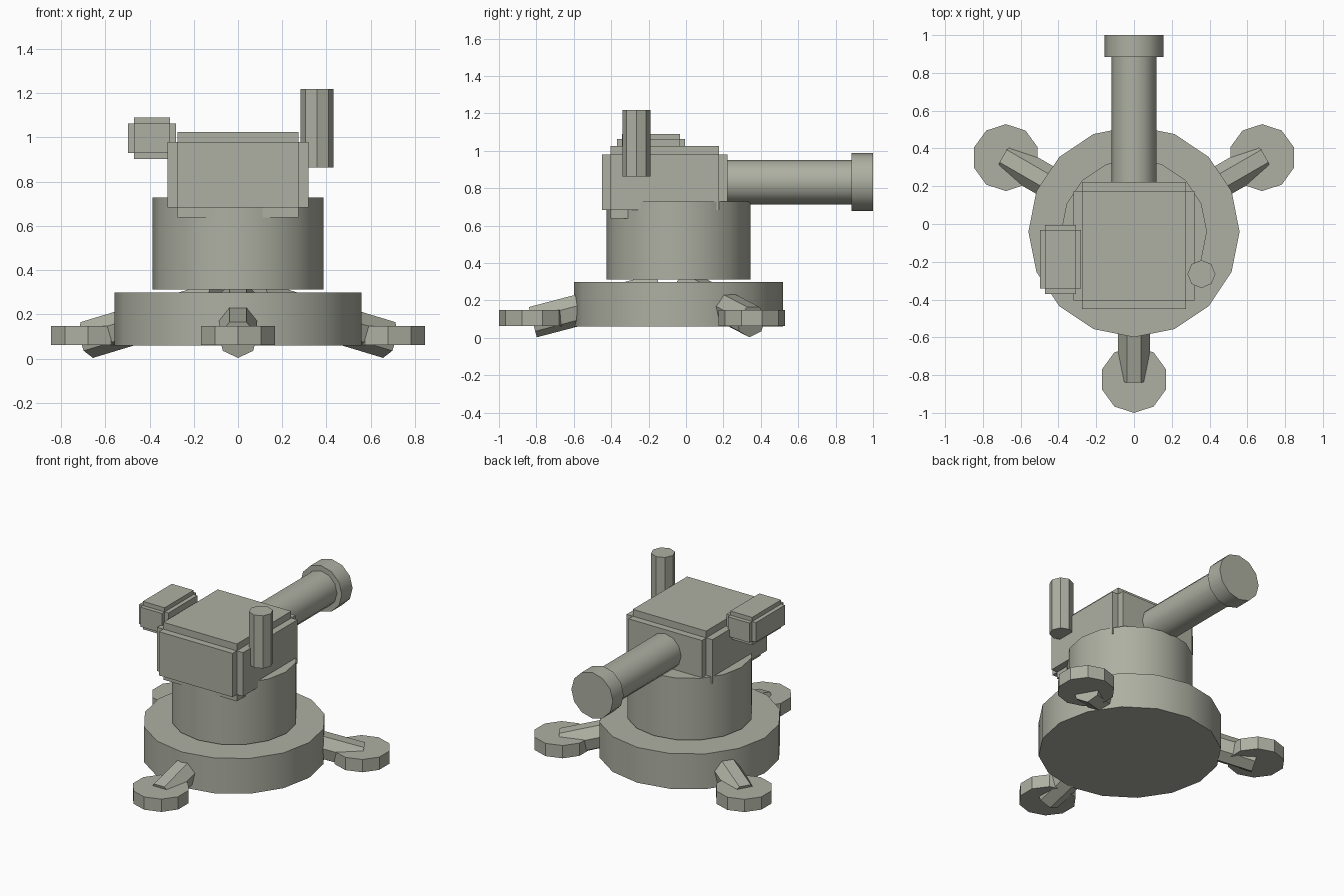
import bpy, bmesh, math
from mathutils import Vector, Matrix

if "Cube" in bpy.data.objects:
    bpy.data.objects.remove(bpy.data.objects["Cube"])

CY = -0.04  # y of the turret axis

paint = bpy.data.materials.new("olive_grey_paint")
paint.diffuse_color = (0.42, 0.433, 0.362, 1)
paint.use_nodes = True
paint.node_tree.nodes["Principled BSDF"].inputs["Base Color"].default_value = paint.diffuse_color


def cylinder(name, start, end, radius, sides):
    """Capped cylinder between two points, smooth where it has many sides."""
    start, end = Vector(start), Vector(end)
    axis = end - start
    bm = bmesh.new()
    bmesh.ops.create_cone(bm, cap_ends=True, segments=sides,
                          radius1=radius, radius2=radius, depth=axis.length)
    # keep one vertex line in the plane of the axis and z
    side = axis.cross(Vector((0, 0, 1)))
    side = side.normalized() if side.length > 1e-6 else Vector((1, 0, 0))
    z = axis.normalized()
    up = z.cross(side)
    mat = Matrix((side, up, z)).transposed().to_4x4()
    bm.transform(Matrix.Translation((start + end) / 2) @ mat)
    return finish(name, bm, smooth=sides >= 12)


def stepped_box(name, low, high, step):
    """Box with a square notch along every edge: three crossing blocks."""
    low, high = Vector(low), Vector(high)
    centre, size = (low + high) / 2, high - low
    bm = bmesh.new()
    for axis in range(3):
        dims = [size[i] - (0 if i == axis else 2 * step) for i in range(3)]
        mat = Matrix.Translation(centre) @ Matrix.Diagonal((*dims, 1))
        bmesh.ops.create_cube(bm, size=1, matrix=mat)
    return finish(name, bm)


def finish(name, bm, smooth=False):
    mesh = bpy.data.meshes.new(name)
    bm.to_mesh(mesh)
    bm.free()
    mesh.materials.append(paint)
    obj = bpy.data.objects.new(name, mesh)
    bpy.context.collection.objects.link(obj)
    if smooth:
        bpy.ops.object.select_all(action='DESELECT')
        obj.select_set(True)
        bpy.context.view_layer.objects.active = obj
        bpy.ops.object.shade_smooth_by_angle(angle=math.radians(35))
    return obj


# base plate and rotating drum
cylinder("base_plate", (0, CY, 0.06), (0, CY, 0.298), 0.559, 16)
cylinder("turret_drum", (0, CY, 0.312), (0, CY, 0.728), 0.386, 16)

# three sloping seven-sided legs with round foot pads
for i, deg in enumerate((-90, 30, 150), 1):
    d = Vector((math.cos(math.radians(deg)), math.sin(math.radians(deg)), 0))
    c = Vector((0, CY, 0))
    # drawn from the foot inward, which puts the flat side on top
    cylinder(f"leg_{i}", c + d * 0.78 + Vector((0, 0, 0.088)),
             c + d * 0.1 + Vector((0, 0, 0.266)), 0.088, 7).data
    f = c + d * 0.783
    cylinder(f"foot_pad_{i}", (f.x, f.y, 0.062), (f.x, f.y, 0.148), 0.177, 10)

# gun housing and side sight
stepped_box("gun_housing", (-0.32, -0.45, 0.638), (0.32, 0.222, 1.025), 0.046)
stepped_box("sight_box", (-0.498, -0.37, 0.902), (-0.28, -0.005, 1.09), 0.028)

# barrel and muzzle
cylinder("barrel", (0, 0.12, 0.833), (0, 0.95, 0.833), 0.119, 12)
cylinder("muzzle", (0, 0.885, 0.833), (0, 1.0, 0.833), 0.155, 12)

# upright sensor post
cylinder("sensor_post", (0.357, -0.265, 0.863), (0.357, -0.265, 1.218), 0.074, 8)
